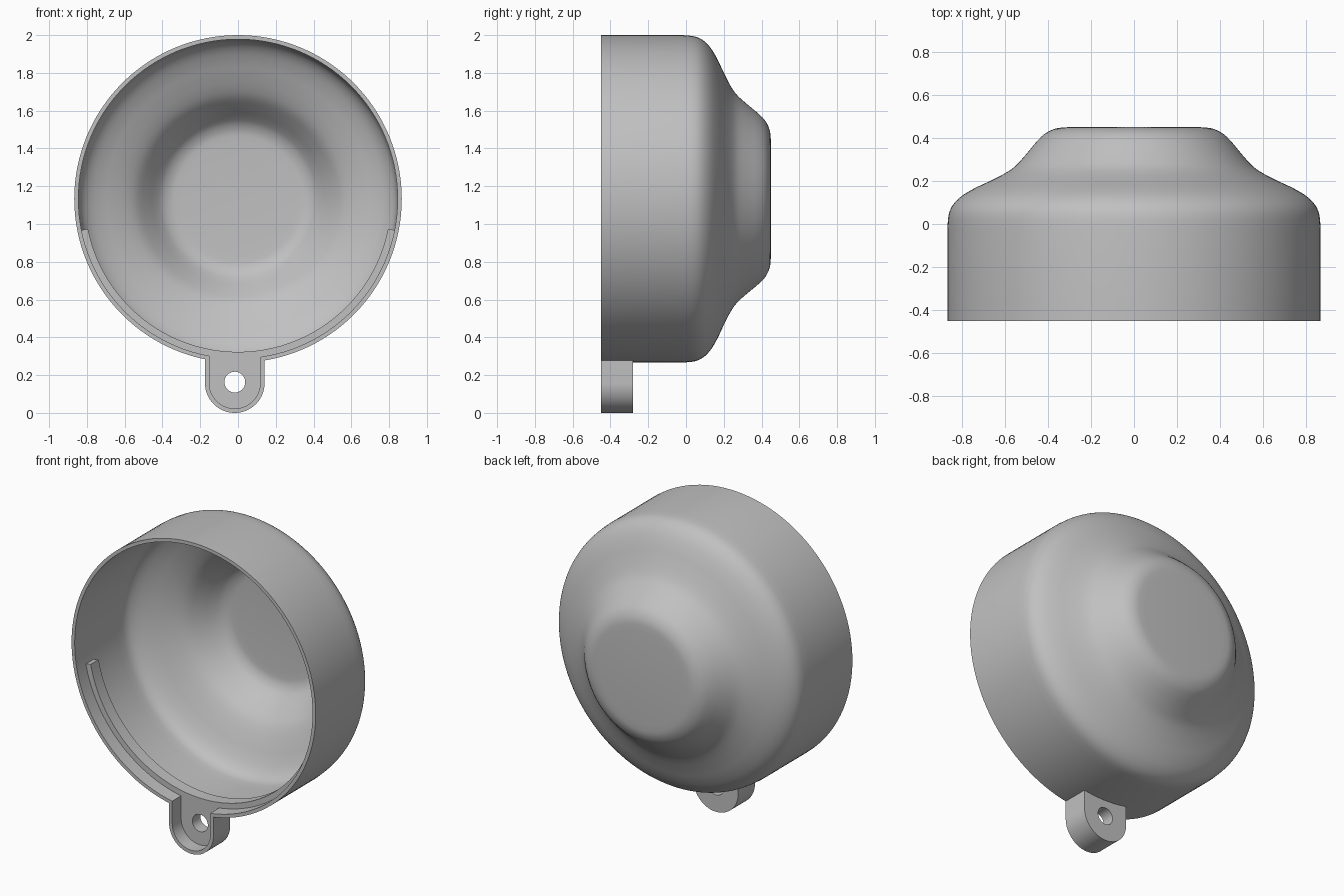
import bpy, bmesh, math
from mathutils import Vector

cube = bpy.data.objects.get("Cube")
if cube:
    bpy.data.objects.remove(cube)

grey = bpy.data.materials.new("plain grey")
grey.use_nodes = True
COLOUR = (0.53, 0.53, 0.53, 1)
grey.diffuse_color = COLOUR
grey.node_tree.nodes["Principled BSDF"].inputs["Base Color"].default_value = COLOUR

CZ, R, WALL = 1.133, 0.867, 0.022            # cup axis height, radius, wall
FRONT, FLOOR, BACK = -0.45, -0.36, -0.28     # depths of rim, tab floor, tab back
TAB_X, TAB_Z, TAB_R = -0.017, 0.158, 0.158


def make_object(name, bm):
    bmesh.ops.recalc_face_normals(bm, faces=bm.faces[:])
    mesh = bpy.data.meshes.new(name)
    bm.to_mesh(mesh)
    bm.free()
    mesh.materials.append(grey)
    ob = bpy.data.objects.new(name, mesh)
    bpy.context.collection.objects.link(ob)
    return ob


def extrude_outline(name, outline, y0, y1):
    """Solid from an (x, z) outline between two depths."""
    bm = bmesh.new()
    face = bm.faces.new([bm.verts.new((x, y0, z)) for x, z in outline])
    new = bmesh.ops.extrude_face_region(bm, geom=[face])["geom"]
    bmesh.ops.translate(bm, vec=(0, y1 - y0, 0),
                        verts=[v for v in new if isinstance(v, bmesh.types.BMVert)])
    return make_object(name, bm)


def arc(cx, cz, r, a0, a1, n):
    return [(cx + r * math.cos(a0 + (a1 - a0) * i / n),
             cz + r * math.sin(a0 + (a1 - a0) * i / n)) for i in range(n + 1)]


def tab_outline(r, top):
    return ([(TAB_X - r, top)] + arc(TAB_X, TAB_Z, r, math.pi, 2 * math.pi, 32)
            + [(TAB_X + r, top)])


def cut(ob, cutter):
    mod = ob.modifiers.new("cut", "BOOLEAN")
    mod.operation, mod.solver, mod.object = "DIFFERENCE", "EXACT", cutter
    bpy.context.view_layer.objects.active = ob
    bpy.ops.object.modifier_apply(modifier=mod.name)


def smooth(ob, angle=30):
    bpy.ops.object.select_all(action="DESELECT")
    ob.select_set(True)
    bpy.context.view_layer.objects.active = ob
    bpy.ops.object.shade_smooth_by_angle(angle=math.radians(angle))


def spline(points, steps):
    """Catmull-Rom curve through the points."""
    p = [Vector(q) for q in points]
    p = [2 * p[0] - p[1]] + p + [2 * p[-1] - p[-2]]
    out = []
    for a, b, c, d in zip(p, p[1:], p[2:], p[3:]):
        for i in range(steps):
            t = i / steps
            out.append(0.5 * (2 * b + (c - a) * t + (2 * a - 5 * b + 4 * c - d) * t * t
                              + (3 * b - a - 3 * c + d) * t ** 3))
    return out + [p[-2]]


# Bell-shaped cup: outer profile of (radius, depth), then its inward offset
curve = spline([(R, -0.02), (0.86, 0.045), (0.84, 0.09), (0.80, 0.13), (0.74, 0.166),
                (0.67, 0.199), (0.60, 0.235), (0.55, 0.27), (0.50, 0.325),
                (0.45, 0.385), (0.41, 0.422), (0.36, 0.444), (0.30, 0.45)], 4)
inner = []
for i, p in enumerate(curve):
    t = (curve[min(i + 1, len(curve) - 1)] - curve[max(i - 1, 0)]).normalized()
    inner.append(p + WALL * Vector((-t.y, t.x)))
inner[0].x = R - WALL
inner[-1] = Vector((0.30, 0.45 - WALL))
profile = ([Vector((0, 0.45 - WALL))] + inner[::-1] + [Vector((R - WALL, FRONT)),
           Vector((R, FRONT))] + curve + [Vector((0, 0.45))])
bm = bmesh.new()
verts = [bm.verts.new((p.x, p.y, CZ)) for p in profile]
edges = [bm.edges.new(pair) for pair in zip(verts, verts[1:])]
bmesh.ops.spin(bm, geom=verts + edges, cent=(0, 0, CZ), axis=(0, 1, 0),
               angle=2 * math.pi, steps=128)
bmesh.ops.remove_doubles(bm, verts=bm.verts[:], dist=1e-4)
cup = make_object("cup_shell", bm)

# Hanging tab with a raised lip that opens into the cup, and a round hole
tab = extrude_outline("hanging_tab", tab_outline(TAB_R, 0.297), FRONT, BACK)
recess = extrude_outline("recess_cutter", tab_outline(0.135, 0.42), FRONT - 0.1, FLOOR)
hole = extrude_outline("hole_cutter", arc(TAB_X, 0.163, 0.055, 0, 2 * math.pi, 40)[:-1],
                       FRONT - 0.1, BACK + 0.1)
cut(tab, recess)
cut(tab, hole)
cut(cup, recess)
for cutter in (recess, hole):
    bpy.data.objects.remove(cutter)

# Inner ledge around the lower half of the cup
a0, a1 = math.pi + math.radians(11.3), 2 * math.pi - math.radians(11.3)
ledge = extrude_outline("inner_ledge", arc(0, CZ, R - 0.012, a0, a1, 80)
                        + arc(0, CZ, 0.81, a1, a0, 80), FLOOR, BACK)

for ob in (cup, tab, ledge):
    smooth(ob)
